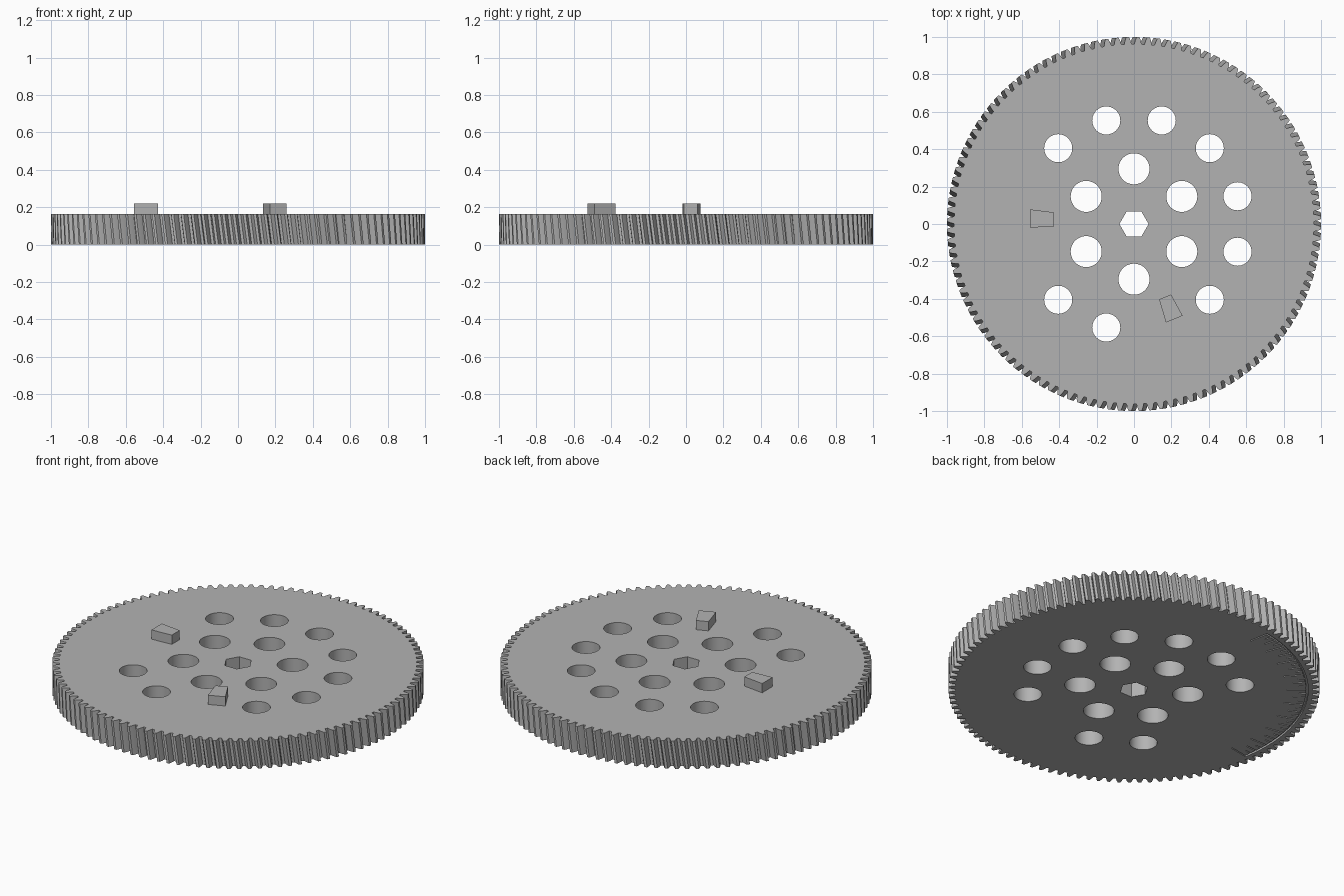
import bpy
import bmesh
from math import cos, sin, pi, radians

TEETH = 112
THICK = 0.165
TWIST = -0.022          # helical twist from bottom to top
ROOT, PITCH, TIP = 0.962, 0.984, 1.0

if "Cube" in bpy.data.objects:
    bpy.data.objects.remove(bpy.data.objects["Cube"])

grey = bpy.data.materials.new("plain grey")
grey.use_nodes = True
colour = (0.45, 0.45, 0.45, 1)
grey.diffuse_color = colour
grey.node_tree.nodes["Principled BSDF"].inputs["Base Color"].default_value = colour


def polar(r, a):
    return (r * cos(a), r * sin(a))


def prism(bm, outline, z0, z1, twist=0.0):
    """Extrude a counter-clockwise outline, optionally twisting the top."""
    c, s = cos(twist), sin(twist)
    low = [bm.verts.new((x, y, z0)) for x, y in outline]
    top = [bm.verts.new((x * c - y * s, x * s + y * c, z1)) for x, y in outline]
    bm.faces.new(low[::-1])
    bm.faces.new(top)
    n = len(outline)
    for i in range(n):
        j = (i + 1) % n
        bm.faces.new((low[i], low[j], top[j], top[i]))


def ring(radius, count, cx=0.0, cy=0.0):
    return [(cx + radius * cos(2 * pi * i / count), cy + radius * sin(2 * pi * i / count))
            for i in range(count)]


def make(name, bm):
    bmesh.ops.recalc_face_normals(bm, faces=bm.faces)
    mesh = bpy.data.meshes.new(name)
    bm.to_mesh(mesh)
    bm.free()
    mesh.materials.append(grey)
    obj = bpy.data.objects.new(name, mesh)
    bpy.context.collection.objects.link(obj)
    return obj


# Toothed disc
tooth = [(-0.36, ROOT), (-0.25, PITCH), (-0.13, TIP), (0.13, TIP), (0.25, PITCH), (0.36, ROOT)]
step = 2 * pi / TEETH
bm = bmesh.new()
prism(bm, [polar(r, (i + f) * step) for i in range(TEETH) for f, r in tooth], 0, THICK, TWIST)
gear = make("gear_disc", bm)

# Cutter: hexagonal bore, inner and outer rings of holes
bm = bmesh.new()
prism(bm, ring(0.078, 6), -0.1, 0.3)
for i in range(6):
    prism(bm, ring(0.083, 48, *polar(0.295, radians(30 + 60 * i))), -0.1, 0.3)
for deg in range(15, 360, 30):
    if deg not in (165, 195, 285):
        prism(bm, ring(0.075, 48, *polar(0.573, radians(deg))), -0.1, 0.3)

# Cutter: engraved angle scale on the underside, a comb of ticks on an arc
START, END, ARC_OUT, ARC_IN = 100, 190, 0.938, 0.926
ticks = [START + 2.5 * i for i in range(37)]
half = 0.22
comb = [polar(ARC_OUT, radians(START - half + i)) for i in range(END - START)]
comb.append(polar(ARC_OUT, radians(END + half)))
for i, deg in reversed(list(enumerate(ticks))):
    inner = 0.82 if i % 4 == 0 else 0.86 if i % 2 == 0 else 0.89
    for r, d in ((ARC_IN, half), (inner, half), (inner, -half), (ARC_IN, -half)):
        comb.append(polar(r, radians(deg + d)))
prism(bm, comb, -0.05, 0.012)
cutter = make("hole_cutter", bm)
cutter.hide_render = True

mod = gear.modifiers.new("holes", "BOOLEAN")
mod.operation = "DIFFERENCE"
mod.solver = "EXACT"
mod.object = cutter
bpy.context.view_layer.objects.active = gear
bpy.ops.object.modifier_apply(modifier=mod.name)
bpy.data.objects.remove(cutter)

bpy.ops.object.select_all(action="DESELECT")
gear.select_set(True)
bpy.ops.object.shade_smooth_by_angle(angle=radians(20))

# Two tapered stop blocks on the upper face
blocks = {
    "side_stop": [(-0.555, 0.078), (-0.555, -0.02), (-0.427, -0.012), (-0.427, 0.062)],
    "front_stop": [(0.134, -0.403), (0.171, -0.527), (0.26, -0.49), (0.198, -0.377)],
}
for name, outline in blocks.items():
    bm = bmesh.new()
    prism(bm, outline, THICK - 0.01, 0.22)
    make(name, bm)
